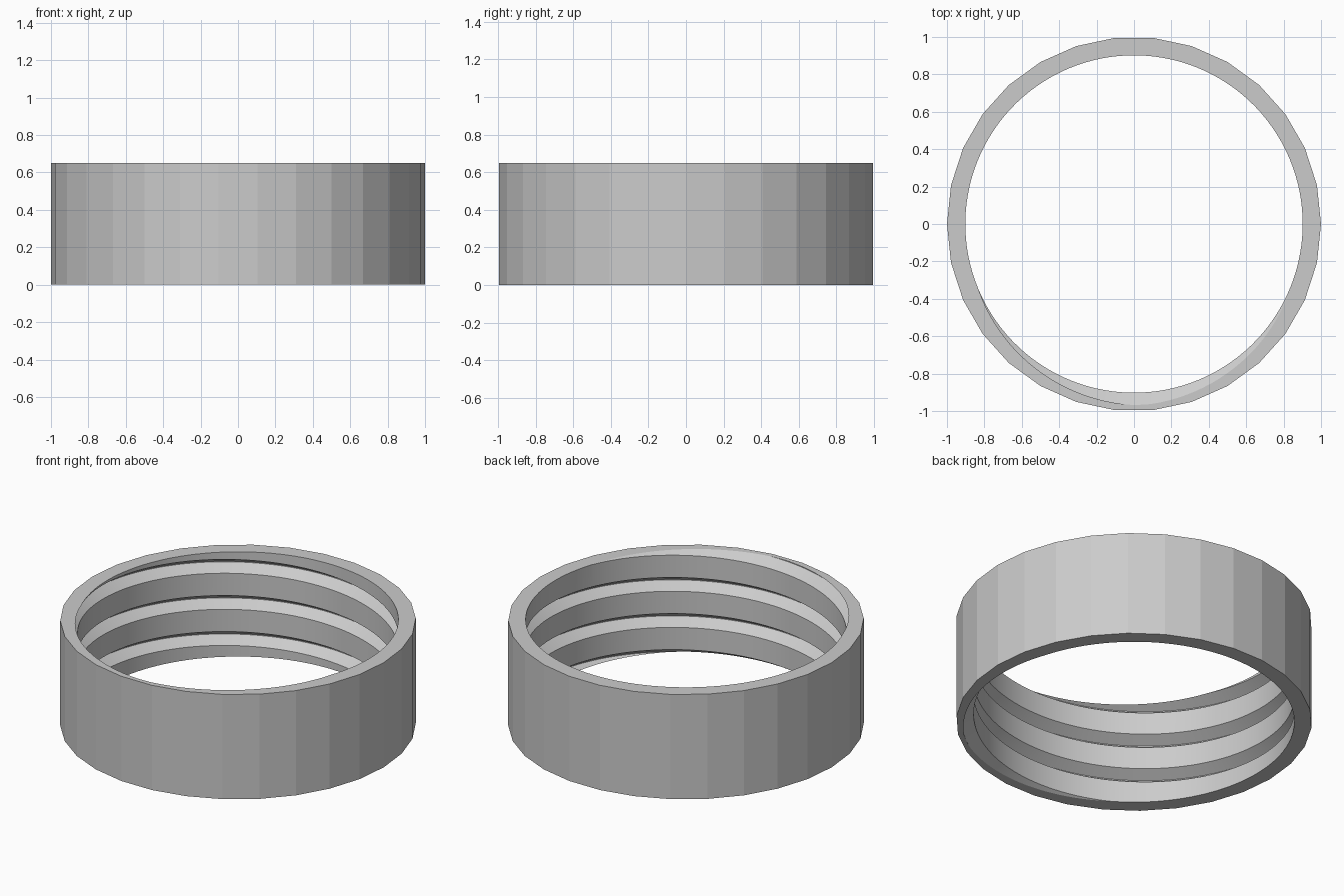
import bpy
import bmesh
import math
from mathutils import Vector

HEIGHT = 0.65
OUTER_RADIUS, OUTER_SIDES = 1.0, 30
CREST, ROOT = 0.902, 0.967      # inner radii of thread crest and groove
PITCH = 0.224
STEPS = 120                     # segments per turn
START = math.radians(203.05)    # where the groove breaks through the top rim

cube = bpy.data.objects.get("Cube")
if cube:
    bpy.data.objects.remove(cube, do_unlink=True)

metal = bpy.data.materials.new("plain grey")
metal.use_nodes = True
grey = (0.6, 0.6, 0.6, 1)
metal.diffuse_color = grey
metal.node_tree.nodes["Principled BSDF"].inputs["Base Color"].default_value = grey


def point(radius, angle, z):
    return Vector((radius * math.cos(angle), radius * math.sin(angle), z))


bm = bmesh.new()

# Threaded bore: one groove-and-crest profile swept along a helix
profile = [(CREST, 0), (ROOT, -0.041), (ROOT, -0.045), (CREST, -0.086),
           (CREST, -PITCH)]
rails = []
for radius, drop in profile:
    rail = []
    for s in range(-5 * STEPS, 3 * STEPS + 1):
        turn = s / STEPS
        rail.append(bm.verts.new(point(radius, START + turn * math.tau,
                                       HEIGHT + PITCH * turn + drop)))
    rails.append(rail)
for low, high in zip(rails, rails[1:]):
    for i in range(len(low) - 1):
        bm.faces.new((low[i], low[i + 1], high[i + 1], high[i]))
bmesh.ops.remove_doubles(bm, verts=bm.verts[:], dist=0.0001)

# Trim the thread flush with both rims
for z, up in ((HEIGHT, 1), (0, -1)):
    bmesh.ops.bisect_plane(bm, geom=bm.verts[:] + bm.edges[:] + bm.faces[:],
                           dist=0.00001, plane_co=(0, 0, z),
                           plane_no=(0, 0, up), clear_outer=True)

# Faceted outer wall
rings = [[bm.verts.new(point(OUTER_RADIUS, math.tau * i / OUTER_SIDES, z))
          for i in range(OUTER_SIDES)] for z in (0, HEIGHT)]
for i in range(OUTER_SIDES):
    j = (i + 1) % OUTER_SIDES
    bm.faces.new((rings[0][i], rings[0][j], rings[1][j], rings[1][i]))

# Flat rims between the bore and the wall
for z in (0, HEIGHT):
    border = [e for e in bm.edges if e.is_boundary
              and all(abs(v.co.z - z) < 0.0001 for v in e.verts)]
    bmesh.ops.triangle_fill(bm, edges=border, use_beauty=True,
                            normal=(0, 0, 1 if z else -1))

bmesh.ops.recalc_face_normals(bm, faces=bm.faces[:])
mesh = bpy.data.meshes.new("threaded_ring")
bm.to_mesh(mesh)
bm.free()
mesh.materials.append(metal)
ring = bpy.data.objects.new("threaded_ring", mesh)
bpy.context.collection.objects.link(ring)

# Smooth bore, crisp outer facets and thread edges
bpy.ops.object.select_all(action='DESELECT')
ring.select_set(True)
bpy.context.view_layer.objects.active = ring
bpy.ops.object.shade_smooth_by_angle(angle=math.radians(8))
